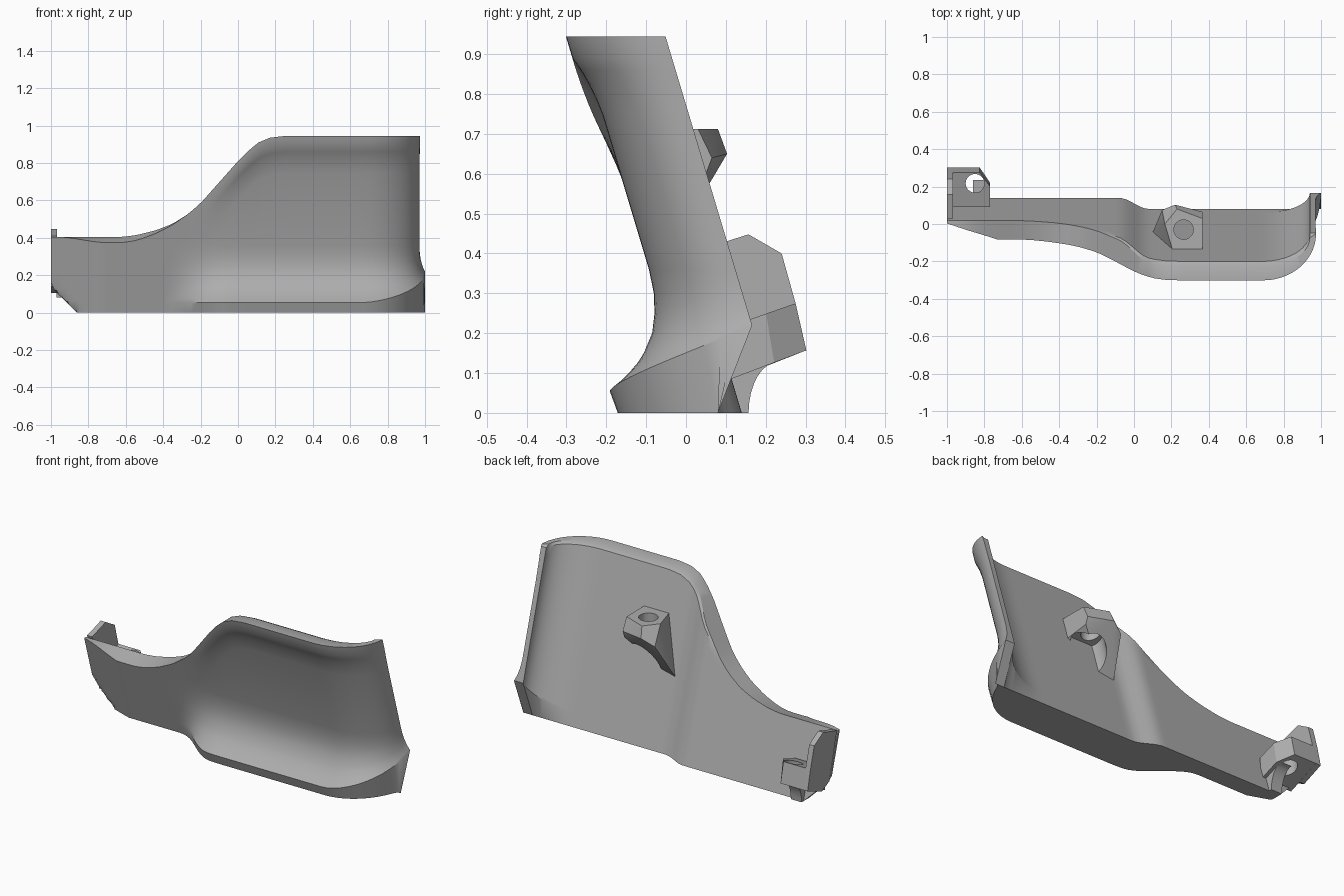
import bpy, bmesh, math
from mathutils import Vector

if "Cube" in bpy.data.objects:
    bpy.data.objects.remove(bpy.data.objects["Cube"])

grey = bpy.data.materials.new("matte grey")
grey.use_nodes = True
grey.diffuse_color = (0.42, 0.42, 0.42, 1)
grey.node_tree.nodes["Principled BSDF"].inputs["Base Color"].default_value = (0.42, 0.42, 0.42, 1)

LEAN = 0.3  # backward lean of the whole panel


def interp(points, x):
    for (x0, y0), (x1, y1) in zip(points, points[1:]):
        if x <= x1:
            return y0 + (y1 - y0) * max(0, x - x0) / (x1 - x0)
    return points[-1][1]


def smooth(a, b, x):
    t = min(1, max(0, (x - a) / (b - a)))
    return t * t * (3 - 2 * t)


def finish(name, bm):
    bmesh.ops.recalc_face_normals(bm, faces=bm.faces)
    mesh = bpy.data.meshes.new(name)
    bm.to_mesh(mesh)
    bm.free()
    mesh.materials.append(grey)
    obj = bpy.data.objects.new(name, mesh)
    bpy.context.collection.objects.link(obj)
    return obj


def shade(obj):
    bpy.ops.object.select_all(action="DESELECT")
    obj.select_set(True)
    bpy.context.view_layer.objects.active = obj
    bpy.ops.object.shade_smooth_by_angle(angle=math.radians(28))


def prism(name, outline, x0, x1):
    # side outline (y, z) extruded along x
    bm = bmesh.new()
    face = bm.faces.new([bm.verts.new((x0, y, z)) for y, z in outline])
    new = bmesh.ops.extrude_face_region(bm, geom=[face])["geom"]
    bmesh.ops.translate(bm, vec=(x1 - x0, 0, 0),
                        verts=[v for v in new if isinstance(v, bmesh.types.BMVert)])
    return finish(name, bm)


def hull(name, points):
    bm = bmesh.new()
    for p in points:
        bm.verts.new(p)
    res = bmesh.ops.convex_hull(bm, input=bm.verts)
    loose = [v for v in bm.verts if not v.link_faces]
    bmesh.ops.delete(bm, geom=loose, context="VERTS")
    bmesh.ops.dissolve_limit(bm, angle_limit=0.03, verts=bm.verts, edges=bm.edges)
    return finish(name, bm)


def drill(obj, name, centre, radius, depth, tilt=0):
    bpy.ops.mesh.primitive_cylinder_add(vertices=40, radius=radius, depth=depth,
                                        location=centre, rotation=(tilt, 0, 0))
    cutter = bpy.context.object
    cutter.name = name
    cutter.hide_render = True
    cutter.hide_viewport = True
    cutter.display_type = "WIRE"
    mod = obj.modifiers.new(name, "BOOLEAN")
    mod.operation = "DIFFERENCE"
    mod.solver = "EXACT"
    mod.object = cutter


# Panel profiles: upper edge, front face, lower lip and upper lip
UPPER = [(-1, .405), (-.62, .405), (-.54, .415), (-.44, .44), (-.35, .475), (-.27, .525),
         (-.2, .585), (-.08, .72), (0, .81), (.06, .87), (.11, .91), (.17, .935), (.25, .945)]
FRONT = [(-1, .125), (-.73, .03), (-.3, .03), (0, .015)]
LOWER_LIP = [(0, .98), (.055, 1), (.075, .84), (.1, .67), (.125, .52), (.15, .4),
             (.2, .21), (.25, .1), (.3, .03), (.36, 0)]
UPPER_LIP = [(.2, 0), (.16, .004), (.12, .011), (.085, .021), (.055, .033), (.012, .033), (0, .033)]

# Columns: front point, back point, lip reach, lip rise
columns = []
for i in range(57):
    x = -1 + 1.68 * i / 56
    back = .14 - .06 * smooth(-.08, .08, x)
    reach = Vector((0, -.19)) * smooth(-.4, -.06, x)
    columns.append((Vector((x, interp(FRONT, x))), Vector((x, back)), reach, 0, Vector((0, -1))))
for i in range(1, 15):
    t = math.pi / 2 * i / 14
    s, c = math.sin(t), 1 - math.cos(t)
    f = Vector((.69 + .28 * s, .015 + .217 * c))
    b = Vector((.685 + .255 * s, .08 + .152 * c))
    lip = Vector((.68 + .32 * s, -.175 + .407 * c))
    columns.append((f, b, lip - f, i / 14, Vector((.1 * s, c - 1))))


def place(bm, p, z):
    x, y = p.x, p.y - LEAN * z
    if x > .5:
        y = min(y, .08 + .786 * z)   # cut lower corner of the wrapped end
    x = max(x, -.86 - z)             # cut lower corner of the narrow end
    return bm.verts.new((x, y, z))


# Wrapped panel
bm = bmesh.new()
rings = []
for f, b, reach, e, out in columns:
    h = interp(UPPER, f.x)
    q = min(1, h * .72 / .36)
    squeeze = min(1, (h - .36 * q) / .25)
    flare = smooth(.55, .93, h)
    dip = .03 * smooth(-.97, -.7, f.x) * (1 - smooth(-.6, -.25, f.x))
    fr, bk = [], []
    for z, w in LOWER_LIP:
        rise = e ** 1.5 * .165 * min(z / .055, (.36 - z) / .305)
        fr.append(place(bm, f + reach * w, z * q + rise))
        bk.append(place(bm, b, z * q + rise))
    for d, w in UPPER_LIP:
        z = h - d * squeeze
        fr.append(place(bm, f + out * w * flare, z - dip * (1 - d / .2)))
        inset = Vector((0, -.022)) * flare if d == 0 else Vector((0, 0))
        bk.append(place(bm, b + inset, z))
    rings.append((fr, bk))
rows = len(rings[0][0])
for (fa, ba), (fb, bb) in zip(rings, rings[1:]):
    loop_a, loop_b = fa + ba[::-1], fb + bb[::-1]
    for k in range(2 * rows):
        n = (k + 1) % (2 * rows)
        bm.faces.new((loop_a[k], loop_b[k], loop_b[n], loop_a[n]))
for fr, bk in (rings[0], rings[-1]):
    for k in range(rows - 1):
        bm.faces.new((fr[k], fr[k + 1], bk[k + 1], bk[k]))
bmesh.ops.remove_doubles(bm, verts=bm.verts, dist=.0005)
shade(finish("wrapped_panel", bm))

# End clip: side wall, drilled block and curved support
shade(prism("clip_wall", [(.03, .41), (.10, .43), (.157, .448), (.24, .40), (.275, .275),
                          (.302, .157), (.17, .105), (.1, .14)], -1, -.968))
plan = [(-.97, 0), (-.77, 0), (-.77, .6), (-.825, 1), (-.97, 1)]
block = hull("clip_block",
             [(x, .09 + .185 * t, .21 + .065 * t) for x, t in plan]
             + [(x, .10 + .202 * t, .08 + .077 * t) for x, t in plan])
drill(block, "clip_hole_cutter", (-.85, .217, .2), .05, .5)
shade(block)
curve = [(.10, .12), (.235, .13)]
for i in range(1, 9):
    t = math.pi / 2 * i / 8
    curve.append((.235 - .078 * math.sin(t), .13 * math.cos(t)))
shade(prism("clip_support", curve + [(.10, 0)], -.86, -.79))

# Middle mount: faceted lug with a bolt hole and a round pocket beneath
lug = hull("mount_lug", [
    (.205, -.135, .713), (.365, -.135, .713), (.365, .03, .713), (.23, .08, .713), (.165, 0, .713),
    (.365, .065, .64), (.22, .103, .65), (.15, .075, .61), (.16, .055, .575),
    (.365, .05, .60), (.1, -.045, .40), (.17, -.06, .40), (.365, -.11, .58)])
drill(lug, "lug_hole_cutter", (.265, -.03, .7), .052, .5)
drill(lug, "lug_pocket_cutter", (.275, .0, .42), .088, .4, math.atan(LEAN))
shade(lug)
